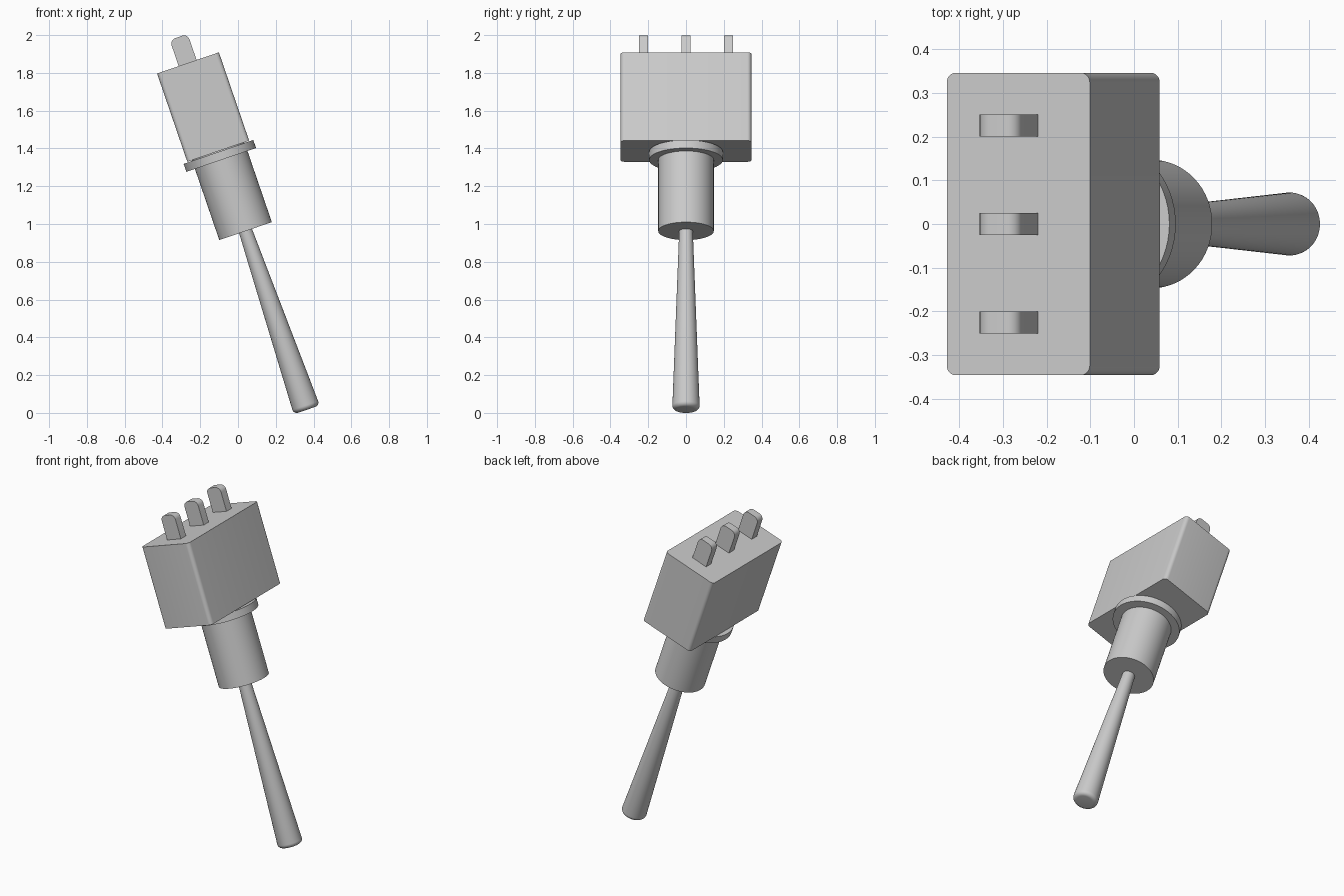
import bpy, bmesh, math
from mathutils import Matrix

cube = bpy.data.objects.get("Cube")
if cube:
    bpy.data.objects.remove(cube)

# One grey for the whole switch
grey = bpy.data.materials.new("light_grey")
grey.use_nodes = True
colour = (0.6, 0.6, 0.6, 1)
grey.diffuse_color = colour
grey.node_tree.nodes["Principled BSDF"].inputs["Base Color"].default_value = colour

# The parts are built upright around the bushing's mouth, then leaned together
LEAN = Matrix.Translation((0.04, 0, 0.9625)) @ Matrix.Rotation(math.radians(-18.9), 4, "Y")


def finish(name, bm):
    bmesh.ops.recalc_face_normals(bm, faces=bm.faces)
    mesh = bpy.data.meshes.new(name)
    bm.to_mesh(mesh)
    bm.free()
    mesh.materials.append(grey)
    obj = bpy.data.objects.new(name, mesh)
    bpy.context.collection.objects.link(obj)
    obj.matrix_world = LEAN
    bpy.ops.object.select_all(action="DESELECT")
    obj.select_set(True)
    bpy.context.view_layer.objects.active = obj
    bpy.ops.object.shade_smooth_by_angle(angle=math.radians(35))
    return obj


def lathe(name, profile, segments=64):
    """Spin (radius, height) points around the switch axis and cap both ends."""
    bm = bmesh.new()
    rings = []
    for r, z in profile:
        rings.append([bm.verts.new((r * math.cos(a), r * math.sin(a), z))
                      for a in (math.tau * i / segments for i in range(segments))])
    for low, high in zip(rings, rings[1:]):
        for i in range(segments):
            j = (i + 1) % segments
            bm.faces.new((low[i], low[j], high[j], high[i]))
    bm.faces.new(rings[0])
    bm.faces.new(rings[-1])
    return finish(name, bm)


def box(name, size, centre, radius, pick):
    """Box whose edges chosen by pick(edge direction, edge midpoint) are rounded."""
    bm = bmesh.new()
    bmesh.ops.create_cube(bm, size=1, matrix=Matrix.Diagonal((*size, 1)))
    edges = [e for e in bm.edges
             if pick((e.verts[1].co - e.verts[0].co).normalized(),
                     (e.verts[0].co + e.verts[1].co) / 2)]
    bmesh.ops.bevel(bm, geom=edges, offset=radius, segments=6, profile=0.5, affect="EDGES")
    bmesh.ops.translate(bm, verts=bm.verts, vec=centre)
    return finish(name, bm)


# Housing with rounded upright edges
box("housing", (0.346, 0.692, 0.494), (0, 0, 0.694), 0.022,
    lambda d, m: abs(d.z) > 0.9)

# Three terminals with rounded tops
for name, y in (("front", -0.225), ("middle", 0), ("back", 0.225)):
    box(name + "_terminal", (0.1, 0.05, 0.187), (-0.002, y, 0.9935), 0.03,
        lambda d, m: abs(d.y) > 0.9 and m.z > 0)

# Bushing and washer
lathe("bushing", [(0.147, 0), (0.147, 0.46)])
lathe("washer", [(0.195, 0.398), (0.195, 0.443)])

# Tapered lever with a softly rounded tip
TIP, TIP_R, SOFT = -1.0, 0.072, 0.024
tip = [(TIP_R - SOFT + SOFT * math.sin(a), TIP + SOFT - SOFT * math.cos(a))
       for a in (math.pi / 2 * i / 6 for i in range(7))]
lathe("lever", tip + [(0.035, 0.03)])
